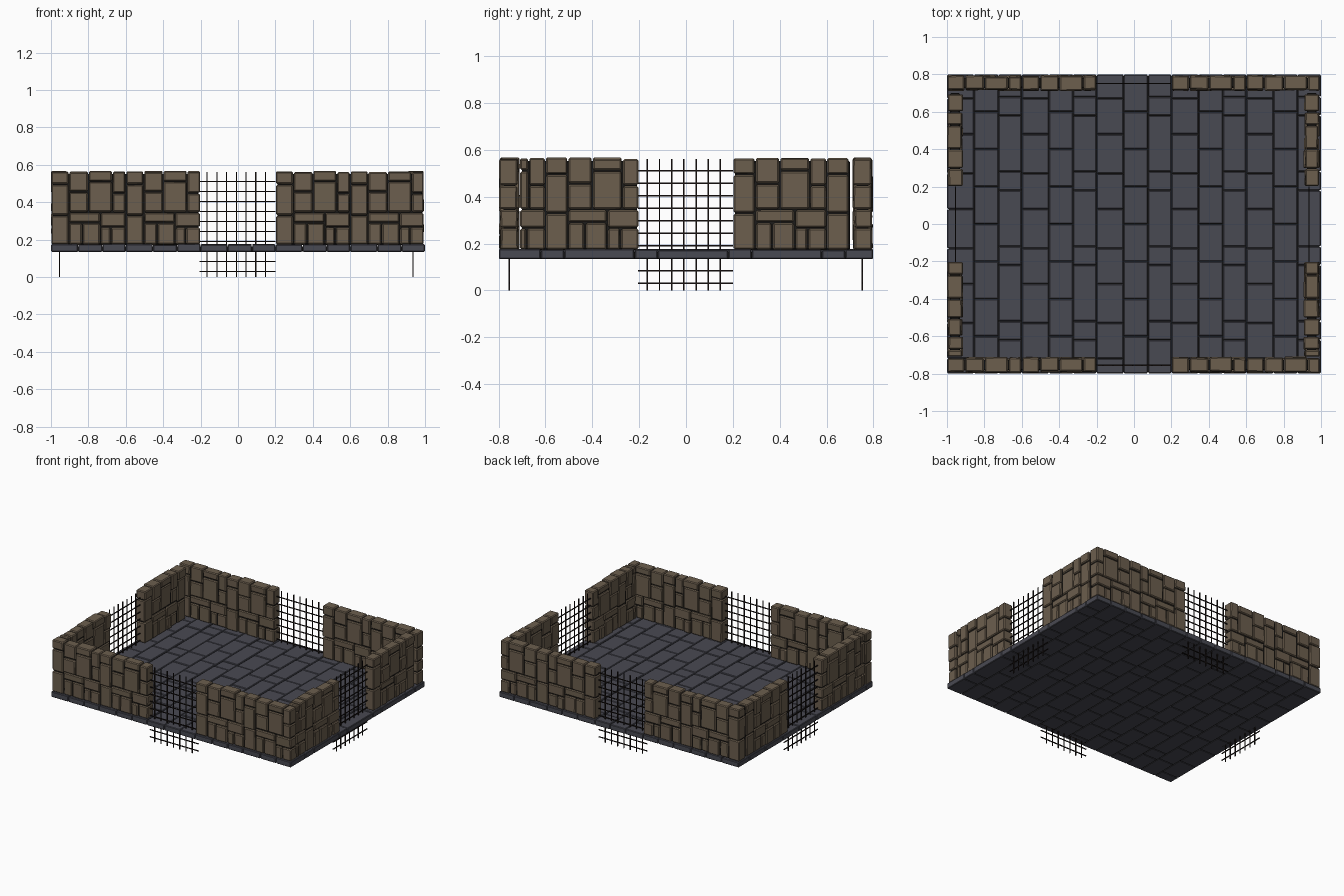
import bpy, bmesh, random
from mathutils import Matrix, Vector

random.seed(4)
if "Cube" in bpy.data.objects:
    bpy.data.objects.remove(bpy.data.objects["Cube"])


def material(name, r, g, b):
    m = bpy.data.materials.new(name)
    m.use_nodes = True
    m.diffuse_color = (r, g, b, 1)
    m.node_tree.nodes["Principled BSDF"].inputs["Base Color"].default_value = (r, g, b, 1)
    return m


brown = material("brown stone", 0.15, 0.113, 0.076)
slate = material("slate stone", 0.066, 0.067, 0.085)
mortar = material("dark mortar", 0.012, 0.011, 0.01)
iron = material("black iron", 0.012, 0.008, 0.007)


def box(bm, lo, hi, index=0):
    lo, hi = Vector(lo), Vector(hi)
    mat = Matrix.Translation((lo + hi) / 2) @ Matrix.Diagonal((*(hi - lo), 1))
    verts = bmesh.ops.create_cube(bm, size=1, matrix=mat)["verts"]
    for f in {f for v in verts for f in v.link_faces}:
        f.material_index = index
    return verts


def finish(name, bm, mats, bevel=0, matrix=Matrix()):
    me = bpy.data.meshes.new(name)
    bm.to_mesh(me)
    bm.free()
    for m in mats:
        me.materials.append(m)
    ob = bpy.data.objects.new(name, me)
    ob.matrix_world = matrix
    bpy.context.collection.objects.link(ob)
    if bevel:
        mod = ob.modifiers.new("worn edges", "BEVEL")
        mod.width = bevel
        mod.segments = 1
    return ob


# Stone layout of one square wall panel, in tenths: left, right, bottom, top
PANEL = [(0, 2.4, 8.2, 10), (2.4, 5, 7.2, 10), (5, 8.2, 8.6, 10), (8.2, 10, 7, 10),
         (0, 2.4, 4, 8.2), (2.4, 5, 4.4, 7.2), (5, 8.2, 4.4, 8.6), (8.2, 10, 4.4, 7),
         (2.4, 6.6, 3, 4.4), (6.6, 10, 2.4, 4.4), (0, 2.4, 0, 4), (2.4, 4.2, 0, 3),
         (4.2, 6.6, 0, 3), (6.6, 8, 0, 2.4), (8, 10, 0, 2.4)]
SIZE, BASE, GAP = 0.4, 0.172, 0.003


def wall(name, start, end, matrix):
    """Stone wall along x, centred on y = 0, clipped to start..end."""
    bm = bmesh.new()
    first = -1.0 if start < 0 else 0.2
    for p in range(2):
        for u0, u1, v0, v1 in PANEL:
            a = max(first + (p + u0 / 10) * SIZE, start) + GAP
            b = min(first + (p + u1 / 10) * SIZE, end) - GAP
            if b - a < 0.02:
                continue
            front, back = (random.uniform(0.033, 0.043) for _ in range(2))
            top = BASE + v1 / 10 * 0.394 - GAP
            if v1 == 10:
                top += random.uniform(-0.004, 0.005)
            vs = box(bm, (a, -front, BASE + v0 / 10 * 0.394 + GAP), (b, back, top))
            for v in vs:  # chiselled, slightly uneven faces
                v.co.y += random.uniform(-0.002, 0.002)
    box(bm, (start + 0.01, -0.026, BASE), (end - 0.01, 0.026, BASE + 0.38), 1)
    finish(name, bm, (brown, mortar), 0.006, matrix)


def along_y(x):
    return Matrix.Translation((x, 0, 0)) @ Matrix.Rotation(1.5707963, 4, "Z")


# Walls, two on each side of every gateway
for side, y in (("front", -0.754), ("back", 0.754)):
    place = Matrix.Translation((0, y, 0))
    wall(side + "_wall_right", -1, -0.2, place)
    wall(side + "_wall_left", 0.2, 0.995, place)
for side, x in (("right", -0.957), ("left", 0.95)):
    wall(side + "_wall_front", -0.711, -0.2, along_y(x))
    wall(side + "_wall_back", 0.2, 0.711, along_y(x))

# Floor slabs in columns, with joints repeating every module
bm = bmesh.new()
COLUMNS = [(0, 0.145, (0.08, 0.27)), (0.145, 0.275, (0.0, 0.2)), (0.275, 0.4, (0.18, 0.28))]
for module in range(5):
    for c0, c1, joints in COLUMNS:
        x0 = -1 + module * SIZE + c0
        x1 = -1 + module * SIZE + c1
        cuts = [-0.8 + k * SIZE + j for k in range(4) for j in joints]
        cuts = sorted(set([-0.8] + cuts)) + [0.8]
        for y0, y1 in zip(cuts, cuts[1:]):
            lift = random.uniform(-0.002, 0.003)
            box(bm, (x0 + 0.0015, y0 + 0.0015, 0.134), (x1 - 0.0015, y1 - 0.0015, 0.174 + lift))
box(bm, (-0.99, -0.79, 0.137), (0.99, 0.79, 0.164), 1)
finish("stone_floor", bm, (slate, mortar), 0.004)


# Iron grates hanging in the four gateways
def grate(name, matrix):
    bm = bmesh.new()
    r, pitch = 0.003, 0.0535
    for i in range(7):
        x = -0.165 + i * 0.052
        box(bm, (x - r, -r, 0), (x + r, r, 0.562))
    for i in range(10):
        z = 0.03 + i * pitch
        box(bm, (-0.205, -r, z - r), (0.2, r, z + r))
    finish(name, bm, (iron,), 0, matrix)


grate("front_grate", Matrix.Translation((0, -0.755, 0)))
grate("back_grate", Matrix.Translation((0, 0.752, 0)))
grate("right_grate", along_y(-0.955))
grate("left_grate", along_y(0.936))
